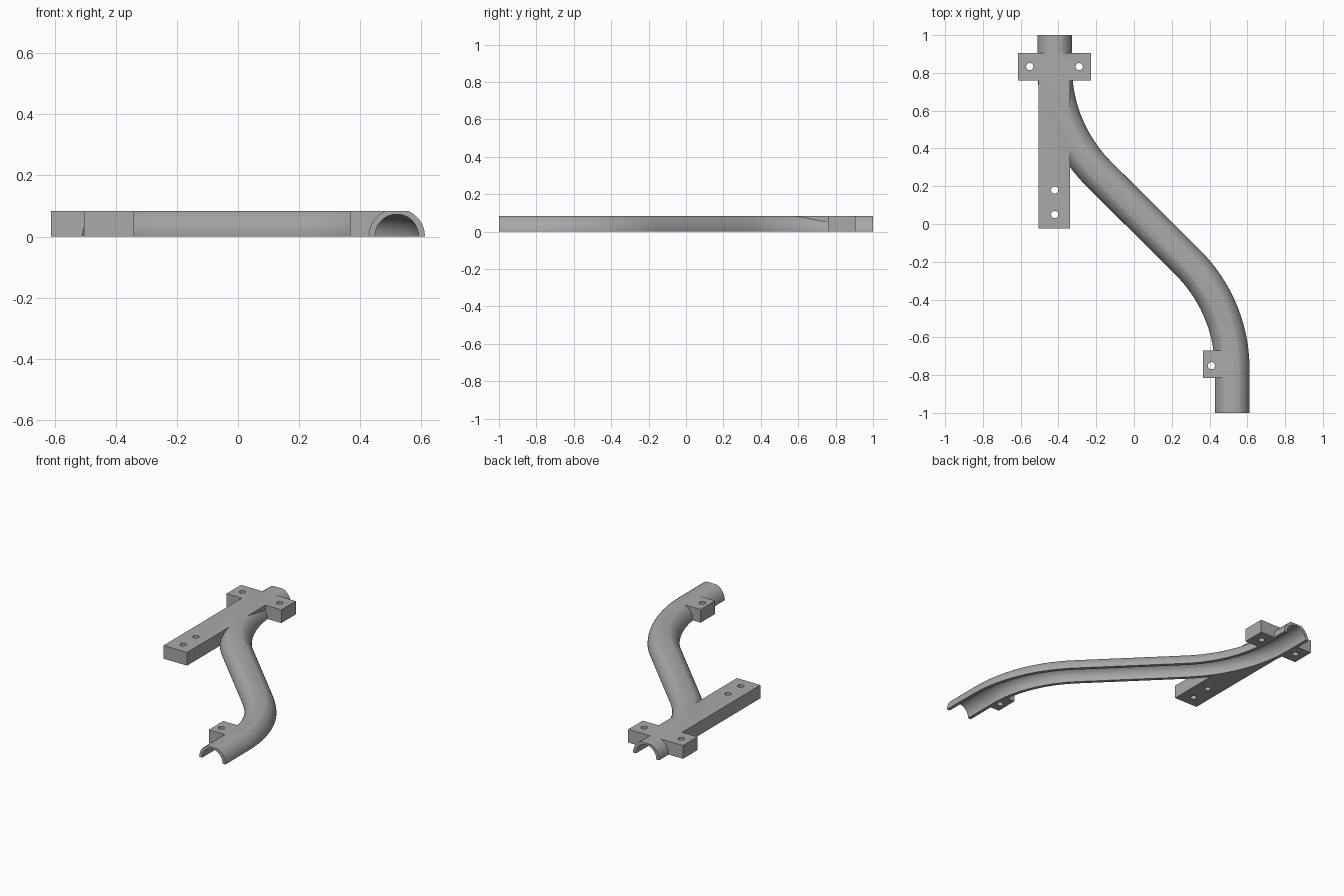
import bpy, bmesh
from math import sin, cos, pi
from mathutils import Vector

cube = bpy.data.objects.get("Cube")
if cube:
    bpy.data.objects.remove(cube, do_unlink=True)

TOP = 0.084          # height of the flat top
OUTER, INNER = 0.092, 0.071
BEND = 0.80          # bend radius of the channel centre line
LOW_X, LOW_Y = 0.52, -0.77
HIGH_X, HIGH_Y = -0.42, 0.83


def add_object(name, bm):
    bmesh.ops.recalc_face_normals(bm, faces=bm.faces)
    mesh = bpy.data.meshes.new(name)
    bm.to_mesh(mesh)
    bm.free()
    obj = bpy.data.objects.new(name, mesh)
    bpy.context.collection.objects.link(obj)
    return obj


def box(name, x0, x1, y0, y1, z0=-0.05, z1=0.13):
    bm = bmesh.new()
    bmesh.ops.create_cube(bm, size=1)
    for v in bm.verts:
        v.co = ((x0 + x1) / 2 + v.co.x * (x1 - x0),
                (y0 + y1) / 2 + v.co.y * (y1 - y0),
                (z0 + z1) / 2 + v.co.z * (z1 - z0))
    return add_object(name, bm)


def hole(x, y, radius=0.019):
    bm = bmesh.new()
    bmesh.ops.create_cone(bm, cap_ends=True, segments=24, radius1=radius, radius2=radius, depth=0.6)
    bmesh.ops.translate(bm, verts=bm.verts, vec=(x, y, 0))
    return add_object("hole_cutter", bm)


def centre_line(overrun, steps=20):
    """Straight, 45 degree bend, diagonal, opposite bend, straight: (point, heading)."""
    path = [(Vector((LOW_X, -1 - overrun, 0)), 0)]
    for i in range(steps + 1):
        a = pi / 4 * i / steps
        path.append((Vector((LOW_X - BEND + BEND * cos(a), LOW_Y + BEND * sin(a), 0)), a))
    for i in range(steps, -1, -1):
        a = pi / 4 * i / steps
        path.append((Vector((HIGH_X + BEND - BEND * cos(a), HIGH_Y - BEND * sin(a), 0)), a))
    path.append((Vector((HIGH_X, 1 + overrun, 0)), 0))
    return path


def tube(name, radius, z, overrun, sides=64):
    bm = bmesh.new()
    rings = []
    for point, heading in centre_line(overrun):
        across = Vector((cos(heading), sin(heading), 0))
        rings.append([bm.verts.new(point + across * radius * cos(t) + Vector((0, 0, z + radius * sin(t))))
                      for t in (2 * pi * k / sides for k in range(sides))])
    for a, b in zip(rings, rings[1:]):
        for k in range(sides):
            n = (k + 1) % sides
            bm.faces.new((a[k], a[n], b[n], b[k]))
    bm.faces.new(rings[0])
    bm.faces.new(rings[-1])
    return add_object(name, bm)


def combine(target, tool, operation):
    mod = target.modifiers.new(operation.lower(), 'BOOLEAN')
    mod.operation, mod.solver, mod.object = operation, 'EXACT', tool
    bpy.context.view_layer.update()
    result = bpy.data.meshes.new_from_object(target.evaluated_get(bpy.context.evaluated_depsgraph_get()))
    target.modifiers.clear()
    target.data = result
    bpy.data.objects.remove(tool, do_unlink=True)


# Curved channel with its mounting brackets
channel = tube("mounted_half_pipe", OUTER, 0, 0.05)
combine(channel, box("long_bar", -0.505, -0.34, -0.025, 0.85), 'UNION')
combine(channel, box("cross_bracket", -0.613, -0.228, 0.76, 0.905), 'UNION')
combine(channel, box("lower_bracket", 0.366, 0.50, -0.815, -0.67), 'UNION')

# Hollow groove, trimmed ends, flat top and flat base
combine(channel, tube("groove_cutter", INNER, 0.002, 0.1), 'DIFFERENCE')
combine(channel, box("trim_block", -1, 1, -1, 1, 0, TOP), 'INTERSECT')

# Screw holes
for x, y in ((-0.552, 0.833), (-0.29, 0.833), (-0.42, 0.18), (-0.42, 0.05), (0.41, -0.75)):
    combine(channel, hole(x, y), 'DIFFERENCE')

# Single grey plastic
grey = bpy.data.materials.new("plain_grey")
grey.use_nodes = True
colour = (0.40, 0.40, 0.40, 1)
grey.diffuse_color = colour
grey.node_tree.nodes["Principled BSDF"].inputs["Base Color"].default_value = colour
channel.data.materials.clear()
channel.data.materials.append(grey)
for p in channel.data.polygons:
    p.material_index = 0

bpy.ops.object.select_all(action='DESELECT')
bpy.context.view_layer.objects.active = channel
channel.select_set(True)
bpy.ops.object.shade_smooth_by_angle(angle=pi / 7)
